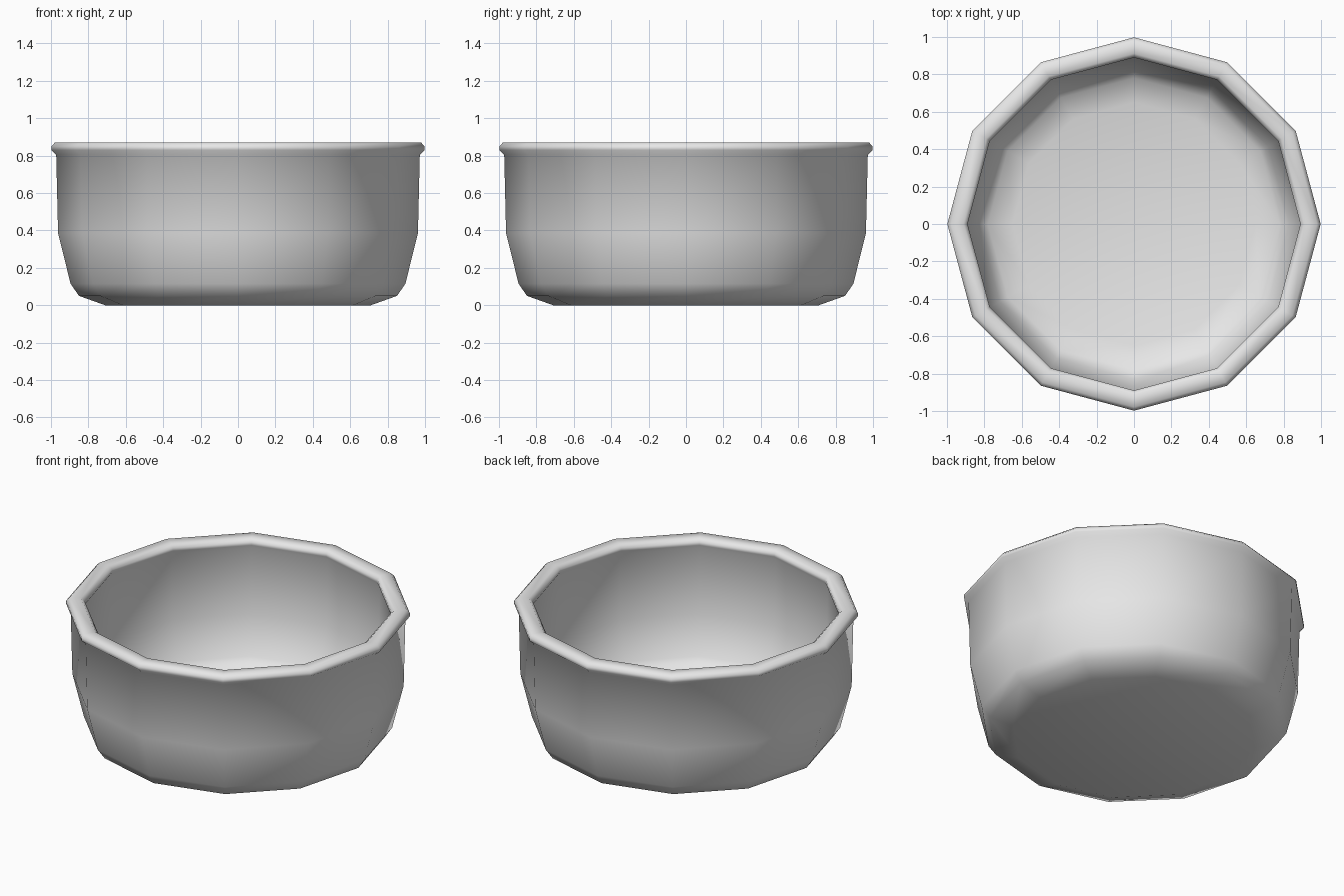
import bpy
import bmesh
import math

SIDES = 12

cube = bpy.data.objects.get("Cube")
if cube:
    bpy.data.objects.remove(cube, do_unlink=True)

grey = bpy.data.materials.new("plain_grey")
grey.use_nodes = True
colour = (0.8, 0.8, 0.8, 1.0)
grey.diffuse_color = colour
grey.node_tree.nodes["Principled BSDF"].inputs["Base Color"].default_value = colour


def lathe(name, profile):
    """Turn a (radius, height) profile around z into a smooth object."""
    bm = bmesh.new()
    verts = [bm.verts.new((r, 0, z)) for r, z in profile]
    edges = [bm.edges.new(pair) for pair in zip(verts, verts[1:])]
    bmesh.ops.spin(bm, geom=verts + edges, cent=(0, 0, 0), axis=(0, 0, 1),
                   angle=math.tau, steps=SIDES)
    bmesh.ops.remove_doubles(bm, verts=bm.verts, dist=0.0005)
    bmesh.ops.recalc_face_normals(bm, faces=bm.faces)
    for face in bm.faces:
        face.smooth = True
    mesh = bpy.data.meshes.new(name)
    bm.to_mesh(mesh)
    bm.free()
    mesh.materials.append(grey)
    obj = bpy.data.objects.new(name, mesh)
    bpy.context.collection.objects.link(obj)
    return obj


# Outer wall from the flat foot upwards
outside = [(0, 0), (0.71, 0), (0.85, 0.05), (0.895, 0.115),
           (0.962, 0.385), (0.972, 0.805)]
# Rolled lip, outer edge to inner edge
lip = [(0.998, 0.83), (0.998, 0.85), (0.978, 0.871),
       (0.912, 0.871), (0.89, 0.85), (0.89, 0.83)]
# Inner wall down to the floor
inside = [(0.905, 0.805), (0.895, 0.39), (0.83, 0.15),
          (0.78, 0.1), (0.65, 0.065), (0, 0.06)]

lathe("bowl", outside + lip + inside)
